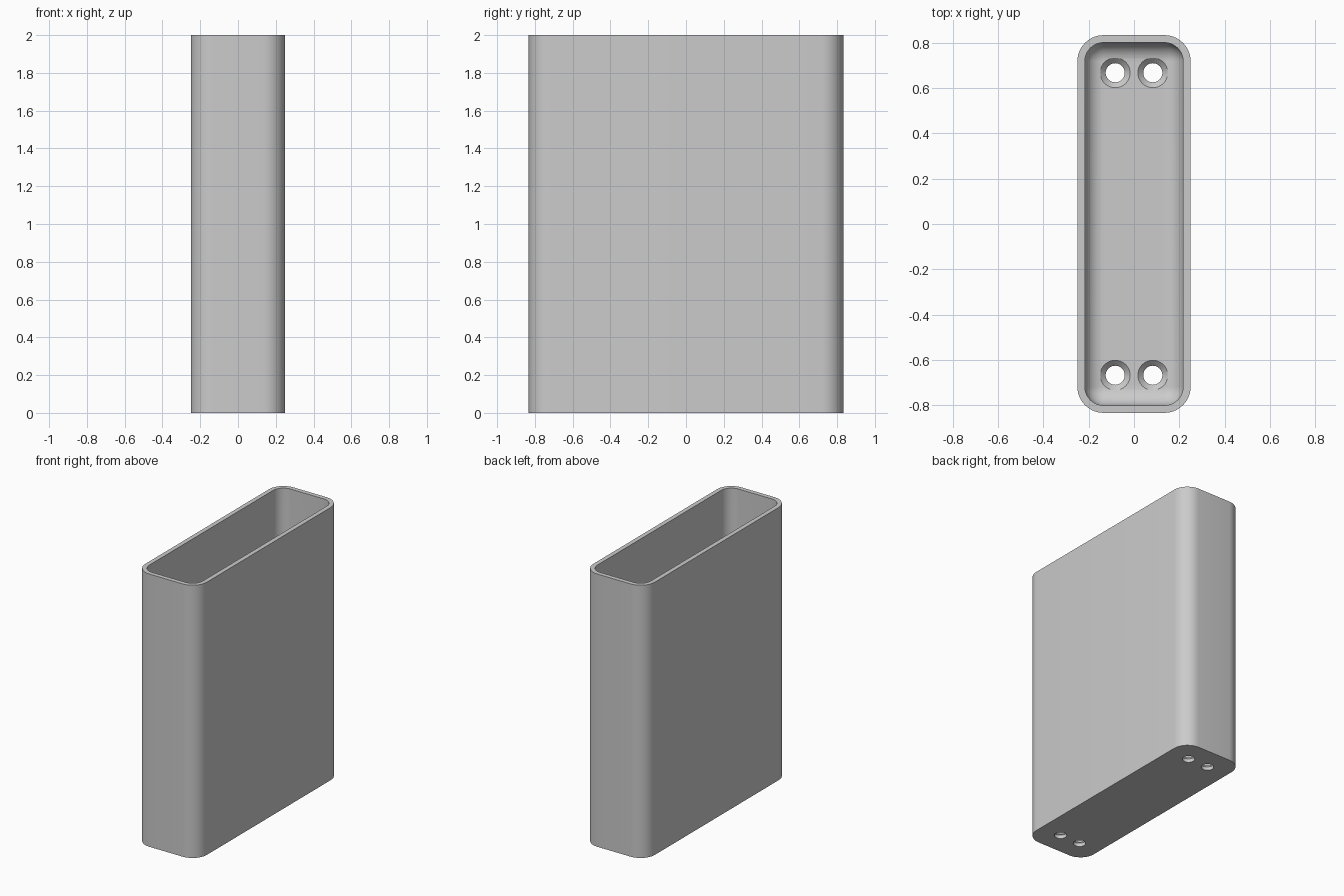
import bpy, bmesh, math

cube = bpy.data.objects.get("Cube")
if cube:
    bpy.data.objects.remove(cube, do_unlink=True)

HALF_X, HALF_Y, HEIGHT = 0.25, 0.833, 2.0
WALL, FLOOR, FILLET = 0.033, 0.05, 0.083
HOLE_R, SINK_R = 0.042, 0.066
STEPS = 10

grey = bpy.data.materials.new("plain grey")
grey.use_nodes = True
colour = (0.6, 0.6, 0.6, 1)
grey.diffuse_color = colour
grey.node_tree.nodes["Principled BSDF"].inputs["Base Color"].default_value = colour


def rounded_ring(bm, inset, z):
    """Rounded rectangle, shrunk evenly by inset."""
    r = max(FILLET + WALL - inset, 0.001)
    cx, cy = HALF_X - inset - r, HALF_Y - inset - r
    ring = []
    for corner, (sx, sy) in enumerate([(1, 1), (-1, 1), (-1, -1), (1, -1)]):
        for i in range(STEPS + 1):
            a = math.pi / 2 * (corner + i / STEPS)
            ring.append(bm.verts.new((sx * cx + r * math.cos(a),
                                      sy * cy + r * math.sin(a), z)))
    return ring


def loft(name, make_rings):
    """Closed skin through a list of rings, capped at both ends."""
    bm = bmesh.new()
    rings = make_rings(bm)
    for a, b in zip(rings, rings[1:]):
        for i in range(len(a)):
            j = (i + 1) % len(a)
            bm.faces.new((a[i], a[j], b[j], b[i]))
    bm.faces.new(rings[0])
    bm.faces.new(rings[-1])
    bmesh.ops.recalc_face_normals(bm, faces=bm.faces)
    mesh = bpy.data.meshes.new(name)
    bm.to_mesh(mesh)
    bm.free()
    mesh.materials.append(grey)
    obj = bpy.data.objects.new(name, mesh)
    bpy.context.collection.objects.link(obj)
    return obj


def holder_rings(bm):
    # Outside wall, rim, inside wall, then the fillet down to the floor
    profile = [(0, 0), (0, HEIGHT), (WALL, HEIGHT)]
    for i in range(STEPS + 1):
        a = math.pi / 2 * i / STEPS
        profile.append((WALL + FILLET * (1 - math.cos(a)),
                        FLOOR + FILLET * (1 - math.sin(a))))
    return [rounded_ring(bm, inset, z) for inset, z in profile]


def screw_rings(bm, x, y, sides=40):
    # Straight hole opening into a countersink
    sink = FLOOR - (SINK_R - HOLE_R)
    profile = [(HOLE_R, -0.1), (HOLE_R, sink), (SINK_R, FLOOR), (SINK_R, FLOOR + 0.1)]
    return [[bm.verts.new((x + r * math.cos(math.tau * i / sides),
                           y + r * math.sin(math.tau * i / sides), z))
             for i in range(sides)] for r, z in profile]


holder = loft("holder_body", holder_rings)
bpy.context.view_layer.objects.active = holder

# Four countersunk screw holes through the floor
for x in (-0.083, 0.083):
    for y in (-0.667, 0.667):
        cutter = loft("screw_hole_cutter", lambda bm: screw_rings(bm, x, y))
        cutter.hide_render = True
        cut = holder.modifiers.new("screw_hole", 'BOOLEAN')
        cut.operation, cut.solver, cut.object = 'DIFFERENCE', 'EXACT', cutter
        bpy.ops.object.modifier_apply(modifier=cut.name)
        bpy.data.objects.remove(cutter, do_unlink=True)

bpy.ops.object.select_all(action='DESELECT')
holder.select_set(True)
bpy.ops.object.shade_smooth_by_angle(angle=math.radians(30))
